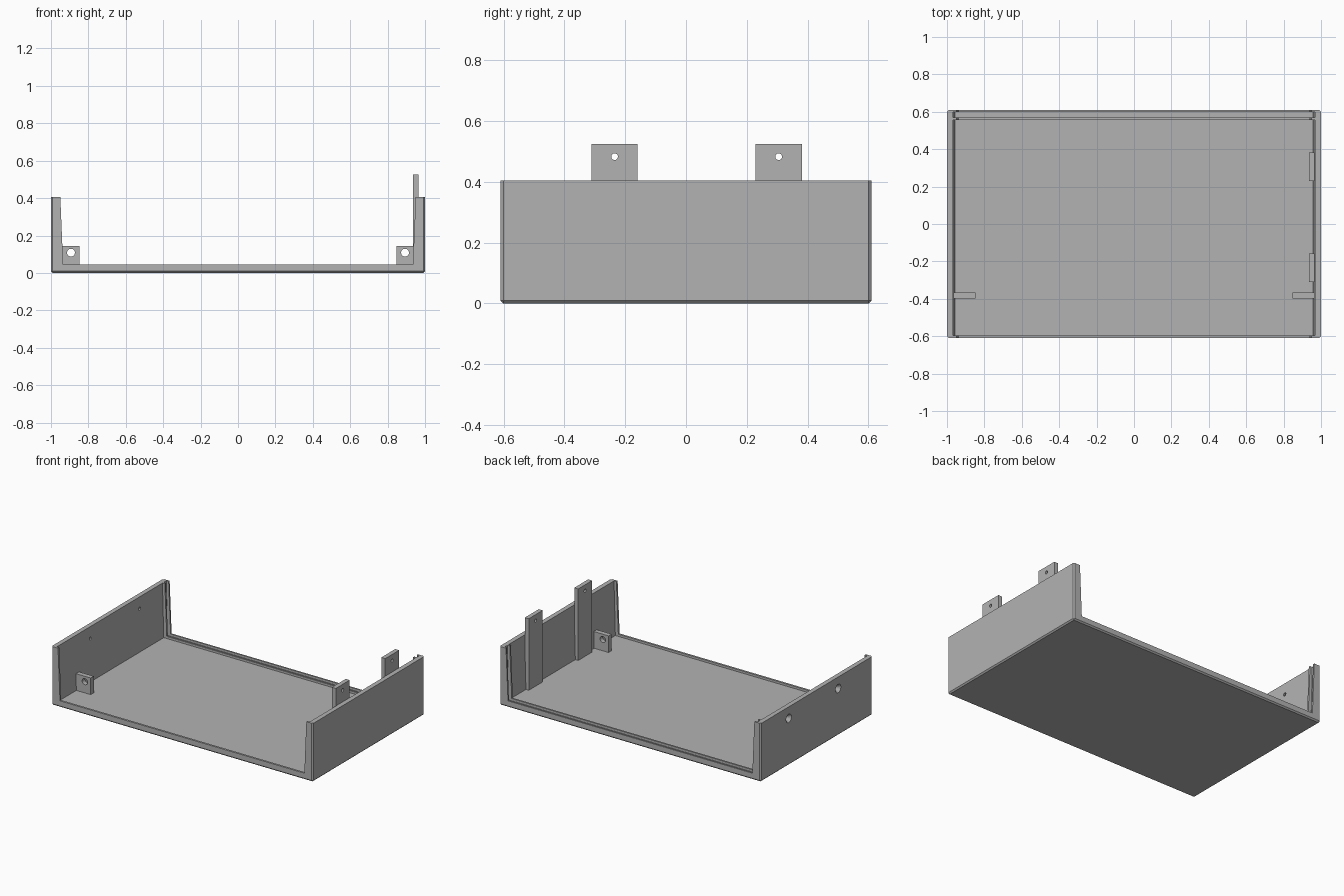
import bpy, bmesh
from math import pi
from mathutils import Matrix

cube = bpy.data.objects.get("Cube")
if cube:
    bpy.data.objects.remove(cube, do_unlink=True)

grey = bpy.data.materials.new("grey_plastic")
grey.use_nodes = True
GREY = (0.45, 0.45, 0.45, 1)
grey.diffuse_color = GREY
grey.node_tree.nodes["Principled BSDF"].inputs["Base Color"].default_value = GREY

W, D, H = 1.0, 0.61, 0.405          # half width, half depth, wall height
FLOOR, LIP = 0.03, 0.045            # floor and lip heights
HOLE_Y = (-0.235, 0.305)            # screw positions along the walls


def finish(name, bm):
    bmesh.ops.recalc_face_normals(bm, faces=bm.faces)
    mesh = bpy.data.meshes.new(name)
    bm.to_mesh(mesh)
    bm.free()
    mesh.materials.append(grey)
    ob = bpy.data.objects.new(name, mesh)
    bpy.context.collection.objects.link(ob)
    return ob


def box(name, x, y, z, chamfer=0):
    bm = bmesh.new()
    bmesh.ops.create_cube(bm, size=1)
    for v in bm.verts:
        for i, (lo, hi) in enumerate((x, y, z)):
            v.co[i] = hi if v.co[i] > 0 else lo
    if chamfer:
        # every outer edge except the open rim
        edges = [e for e in bm.edges if min(v.co.z for v in e.verts) < z[1] - 0.01]
        bmesh.ops.bevel(bm, geom=edges, offset=chamfer, segments=1, affect='EDGES')
    return finish(name, bm)


def cavity(bottom, top, y, z0):
    """Drafted prism: half width at the floor and at the rim."""
    z1 = H + 0.1
    top += (top - bottom) * 0.1 / (H - z0)
    bm = bmesh.new()
    face = bm.faces.new([bm.verts.new((px, y[0], pz)) for px, pz in
                         ((-bottom, z0), (bottom, z0), (top, z1), (-top, z1))])
    new = bmesh.ops.extrude_face_region(bm, geom=[face])["geom"]
    bmesh.ops.translate(bm, vec=(0, y[1] - y[0], 0),
                        verts=[g for g in new if isinstance(g, bmesh.types.BMVert)])
    return finish("cavity_cutter", bm)


def drill(center, axis, r1, r2, length):
    bm = bmesh.new()
    bmesh.ops.create_cone(bm, cap_ends=True, segments=32, radius1=r1, radius2=r2, depth=length)
    turn = Matrix.Rotation(pi / 2, 4, 'Y' if axis == 'X' else 'X')
    bmesh.ops.transform(bm, matrix=Matrix.Translation(center) @ turn, verts=bm.verts)
    return finish("hole_cutter", bm)


def cut(ob, cutter):
    mod = ob.modifiers.new("cut", 'BOOLEAN')
    mod.operation = 'DIFFERENCE'
    mod.solver = 'EXACT'
    mod.object = cutter
    cutter.hide_render = True
    bpy.context.view_layer.objects.active = ob
    bpy.ops.object.modifier_apply(modifier=mod.name)
    bpy.data.objects.remove(cutter, do_unlink=True)


# Tray: chamfered block, hollowed so ribs and lips stay at the open ends
tray = box("tray", (-W, W), (-D, D), (0, H), 0.009)
cut(tray, cavity(0.935, 0.95, (-D - 0.1, D + 0.1), LIP))
for span in ((-0.596, 0.557), (0.569, 0.599)):   # interior, rear panel slot
    cut(tray, cavity(0.958, 0.968, span, FLOOR))

# Countersunk screw holes in the right wall
for y in HOLE_Y:
    cut(tray, drill((-W, y, 0.325), 'X', 0.011, 0.011, 0.2))
    cut(tray, drill((-W + 0.005, y, 0.325), 'X', 0.04, 0.011, 0.04))

# Upright screw tabs inside the left wall
for side, y in zip(("front", "rear"), HOLE_Y):
    tab = box(side + "_screw_tab", (0.936, 0.966), (y - 0.076, y + 0.076), (FLOOR - 0.01, 0.525))
    cut(tab, drill((0.95, y, 0.483), 'X', 0.011, 0.011, 0.2))

# Front panel lugs standing on the floor
for side, s in (("left", 1), ("right", -1)):
    lug = box(side + "_panel_lug", sorted((s * 0.848, s * 0.975)), (-0.398, -0.365),
              (FLOOR - 0.01, 0.145))
    cut(lug, drill((s * 0.893, -0.38, 0.108), 'Y', 0.021, 0.021, 0.2))
